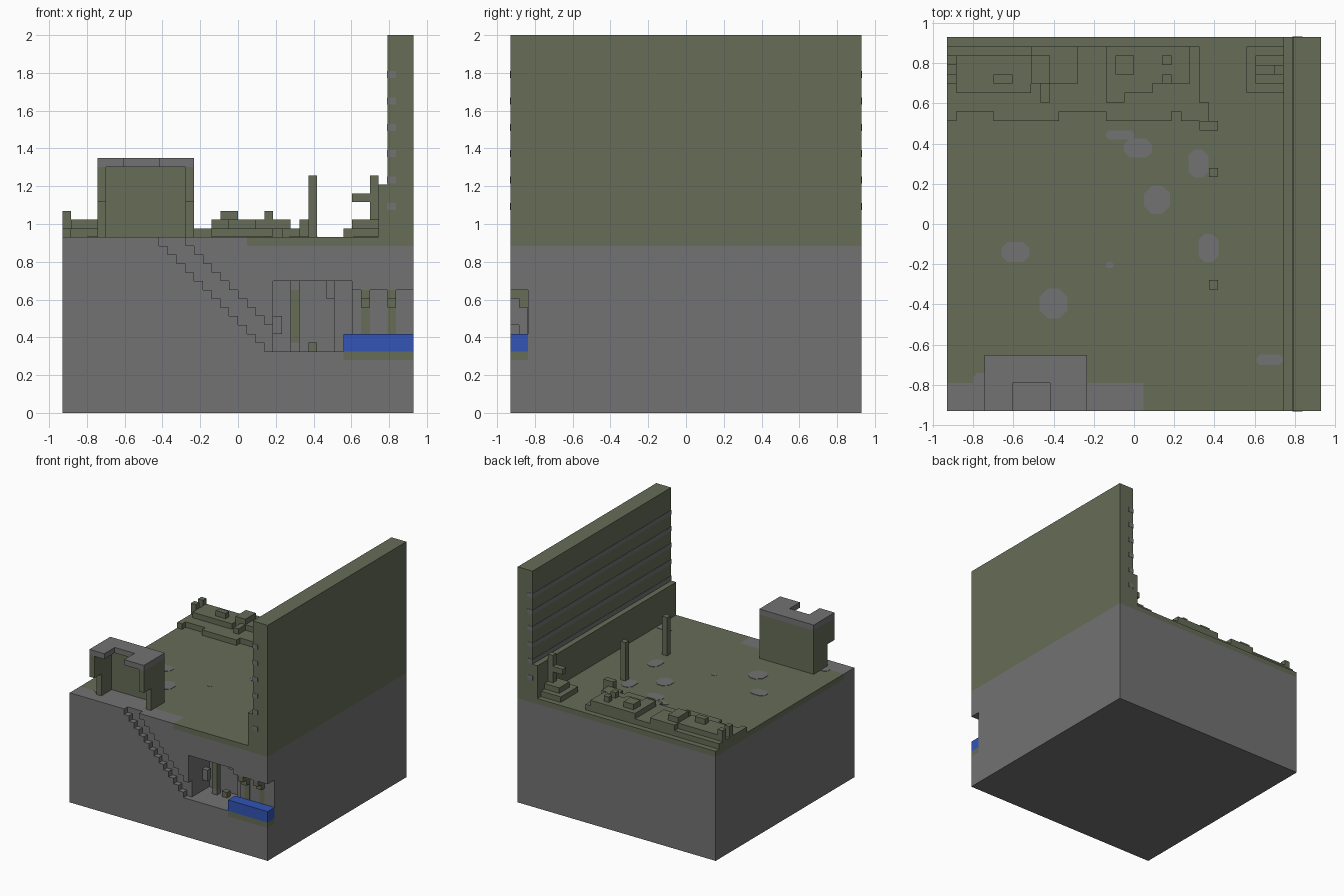
import bpy
import bmesh
from mathutils import Vector

V = 2 / 43          # edge of one block
N = 40              # blocks along each side of the base
FRONT = range(0, N)

if "Cube" in bpy.data.objects:
    bpy.data.objects.remove(bpy.data.objects["Cube"], do_unlink=True)


def material(name, rgb):
    m = bpy.data.materials.new(name)
    m.use_nodes = True
    m.diffuse_color = (*rgb, 1)
    bsdf = m.node_tree.nodes["Principled BSDF"]
    bsdf.inputs["Base Color"].default_value = (*rgb, 1)
    bsdf.inputs["Roughness"].default_value = 0.9
    return m


STONE = material("stone grey", (0.17, 0.17, 0.17))
MOSS = material("moss green", (0.132, 0.15, 0.095))
WATER = material("water blue", (0.032, 0.09, 0.46))


def place(p):
    """Block coordinates to world coordinates."""
    return Vector(((p[0] - N / 2) * V, (p[1] - N / 2) * V, p[2] * V))


def finish(name, bm, mats):
    mesh = bpy.data.meshes.new(name)
    bm.normal_update()
    bm.to_mesh(mesh)
    bm.free()
    for m in mats:
        mesh.materials.append(m)
    obj = bpy.data.objects.new(name, mesh)
    bpy.context.collection.objects.link(obj)
    return obj


def blocks(name, mat, *boxes):
    """One object made of boxes given as (x0, x1, y0, y1, z0, z1)."""
    bm = bmesh.new()
    for x0, x1, y0, y1, z0, z1 in boxes:
        a, b = place((x0, y0, z0)), place((x1, y1, z1))
        cube = bmesh.ops.create_cube(bm, size=1)
        for v in cube["verts"]:
            v.co = Vector([a[i] if v.co[i] < 0 else b[i] for i in range(3)])
    return finish(name, bm, [mat])


def patch(name, mat, x0, x1, y0, y1, z=20):
    """Thin ground plate with clipped corners, in world units."""
    c = 0.3 * min(x1 - x0, y1 - y0)
    ring = [(x0 + c, y0), (x1 - c, y0), (x1, y0 + c), (x1, y1 - c),
            (x1 - c, y1), (x0 + c, y1), (x0, y1 - c), (x0, y0 + c)]
    bm = bmesh.new()
    face = bm.faces.new([bm.verts.new((x, y, z * V)) for x, y in ring])
    out = bmesh.ops.extrude_face_region(bm, geom=[face])
    top = [v for v in out["geom"] if isinstance(v, bmesh.types.BMVert)]
    bmesh.ops.translate(bm, verts=top, vec=(0, 0, 0.003))
    bmesh.ops.recalc_face_normals(bm, faces=bm.faces)
    return finish(name, bm, [mat])


# Ground: a block grid with the stairway and the cave dug out of it
cells = {}


def fill(x0, x1, y0, y1, z0, z1, m):
    for x in range(x0, x1):
        for y in range(y0, y1):
            for z in range(z0, z1):
                if m is None:
                    cells.pop((x, y, z), None)
                else:
                    cells[x, y, z] = m


fill(0, N, 0, N, 0, 19, 0)
fill(0, N, 0, N, 19, 20, 1)
fill(0, 21, 0, 3, 19, 20, 0)          # paved strip at the front
fill(5, 14, 3, 5, 19, 20, 0)
fill(32, N, 0, 2, 6, 7, 1)            # mossy bed under the water
for x in range(11, 24):               # stairs
    fill(x, x + 1, 0, 1, 30 - x, 20 if x < 14 else 33 - x, None)
fill(24, 31, 0, 6, 7, 15, None)       # cave
fill(31, 33, 0, 4, 7, 15, None)
fill(33, N, 0, 2, 7, 14, None)

bm = bmesh.new()
corners = {}
for cell, m in cells.items():
    for axis in range(3):
        for side in (0, 1):
            near = list(cell)
            near[axis] += 2 * side - 1
            if tuple(near) in cells:
                continue
            ring = []
            for du, dv in ((0, 0), (1, 0), (1, 1), (0, 1)):
                p = list(cell)
                p[axis] += side
                p[(axis + 1) % 3] += du
                p[(axis + 2) % 3] += dv
                p = tuple(p)
                if p not in corners:
                    corners[p] = bm.verts.new(place(p))
                ring.append(corners[p])
            f = bm.faces.new(ring if side else ring[::-1])
            f.material_index = m
bm.normal_update()
bmesh.ops.dissolve_limit(bm, angle_limit=0.01, verts=bm.verts, edges=bm.edges,
                         delimit={'MATERIAL'})
bmesh.ops.triangulate(bm, faces=[f for f in bm.faces if len(f.verts) > 4])
finish("ground", bm, [STONE, MOSS])

# Tall wall with its ledge and inlaid courses
blocks("tall_wall", MOSS, (37, N, 0, N, 20, 43))
blocks("wall_ledge", MOSS, (36, 37, 0, N, 20, 26))
blocks("wall_courses", STONE,
       *[(36.94, 38, -0.05, N + 0.05, z + 0.1, z + 0.9) for z in range(23, 39, 3)])

# Hut over the stairs: sides hang forward above the entrance
blocks("hut_walls", MOSS, (5, 14, 5, 6, 20, 28),
       *[b for x in (4, 14) for b in ((x, x + 1, 2, 6, 20, 24), (x, x + 1, 0, 6, 24, 28))])
blocks("hut_roof", STONE, (4, 15, 3, 6, 28, 29), (4, 7, 0, 3, 28, 29), (11, 15, 0, 3, 28, 29))

# Cave fittings
blocks("water", WATER, (32, N, 0, 2, 7, 9))
blocks("cave_post", MOSS, (26, 27, 4, 5, 8, 14))
blocks("cave_post_ends", STONE, (26, 27, 4, 5, 7, 8), (26, 27, 4, 5, 14, 15))
blocks("cave_stub", MOSS, (28, 29, 4, 5, 7, 8))
blocks("cave_bracket", STONE, (24, 25, 4, 5, 9, 11), (30, 31, 3, 6, 13, 15))
for i, x in enumerate((34, 37)):
    blocks(f"hanging_moss_{i}", MOSS, (x, x + 1, 0, 1, 13, 14), (x, x + 1, 1, 2, 12, 14))
    blocks(f"moss_streak_{i}", MOSS, (x, x + 1, 1.94, 2, 9, 12))

# Ruins along the back: low terrace, two raised slabs, loose blocks
blocks("ruin_terrace", MOSS, (0, 27, 32, 39, 20, 21), (27, 28, 31, 33, 20, 21),
       *[(a, b, 31, 32, 20, 21) for a, b in ((0, 1), (5, 12), (17, 24), (25, 27))])
blocks("ruin_slabs", MOSS, (1, 9, 34, 38, 21, 22), (9, 14, 35, 39, 21, 22),
       (10, 11, 33, 35, 21, 22), (17, 26, 35, 39, 21, 22), (17, 19, 33, 35, 21, 22),
       (19, 22, 34, 35, 21, 22))
blocks("ruin_blocks", MOSS, (0, 1, 35, 36, 21, 23), (0, 1, 37, 38, 21, 23),
       (5, 7, 35, 36, 22, 23), (9, 11, 35, 38, 22, 23), (18, 20, 36, 38, 22, 23),
       (23, 24, 35, 36, 22, 23), (23, 24, 37, 38, 22, 23), (27, 29, 30, 31, 20, 22))

# Bare trunk on a mound in the back corner
blocks("mound", MOSS, (32, 36, 34, 39, 20, 21), (33, 36, 35, 38, 21, 22))
blocks("trunk", MOSS, (35, 36, 36, 37, 22, 27), (33, 35, 36, 37, 24, 25))

# Two free standing posts
for name, y in (("front_post", 13), ("back_post", 25)):
    blocks(name, MOSS, (28, 29, y, y + 1, 20, 27))

# Bare stone patches in the moss
for i, p in enumerate([(-0.14, 0.0, 0.42, 0.465), (-0.05, 0.09, 0.33, 0.425),
                       (0.27, 0.37, 0.23, 0.37), (0.05, 0.18, 0.05, 0.19),
                       (-0.66, -0.52, -0.19, -0.09), (-0.47, -0.33, -0.47, -0.32),
                       (0.32, 0.42, -0.19, -0.05), (-0.14, -0.1, -0.22, -0.19),
                       (0.61, 0.74, -0.7, -0.65), (-0.8, -0.7, -0.81, -0.74)]):
    patch(f"stone_patch_{i}", STONE, *p)
